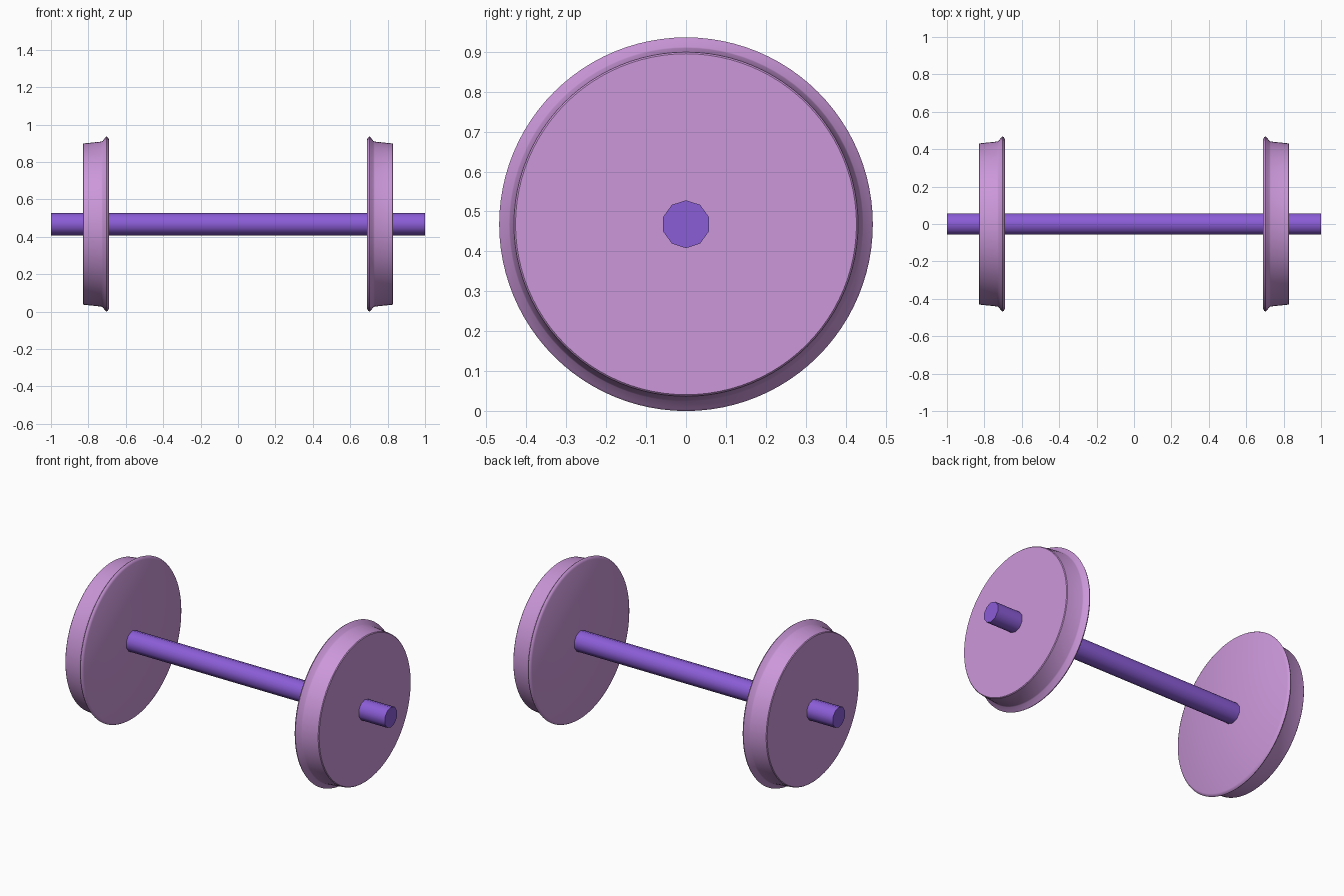
import bpy, bmesh
from math import pi, cos, sin

if "Cube" in bpy.data.objects:
    bpy.data.objects.remove(bpy.data.objects["Cube"])

R = 0.468  # flange radius, so the axle sits at this height


def material(name, color):
    m = bpy.data.materials.new(name)
    m.diffuse_color = (*color, 1)
    m.use_nodes = True
    m.node_tree.nodes["Principled BSDF"].inputs["Base Color"].default_value = m.diffuse_color
    return m


def lathe_x(name, profile, sides, mat, angle):
    """Spin (x, radius) points around the axle line and cap both ends."""
    bm = bmesh.new()
    rings = []
    for x, r in profile:
        rings.append([bm.verts.new((x, r * sin(2 * pi * i / sides),
                                    R + r * cos(2 * pi * i / sides)))
                      for i in range(sides)])
    for a, b in zip(rings, rings[1:]):
        for i in range(sides):
            j = (i + 1) % sides
            bm.faces.new((a[i], a[j], b[j], b[i]))
    bm.faces.new(rings[0])
    bm.faces.new(rings[-1])
    bmesh.ops.recalc_face_normals(bm, faces=bm.faces)
    mesh = bpy.data.meshes.new(name)
    bm.to_mesh(mesh)
    bm.free()
    mesh.materials.append(mat)
    ob = bpy.data.objects.new(name, mesh)
    bpy.context.collection.objects.link(ob)
    bpy.ops.object.select_all(action='DESELECT')
    ob.select_set(True)
    bpy.context.view_layer.objects.active = ob
    bpy.ops.object.shade_smooth_by_angle(angle=angle)
    return ob


wheel_mat = material("wheel_pink", (0.60, 0.31, 0.70))
axle_mat = material("axle_purple", (0.26, 0.11, 0.68))

# Axle: ten-sided bar through both wheels
lathe_x("axle", [(-1, 0.06), (1, 0.06)], 10, axle_mat, 0.7)

# Wheels: inner face, rounded flange, throat, tapered tread, outer face
profile = [(0.69, 0.453), (0.695, 0.463), (0.703, R), (0.710, 0.463),
           (0.724, 0.444), (0.731, 0.441), (0.826, 0.431), (0.83, 0.427)]
for side, name in ((-1, "left_wheel"), (1, "right_wheel")):
    lathe_x(name, [(side * x, r) for x, r in profile], 96, wheel_mat, 0.6)
